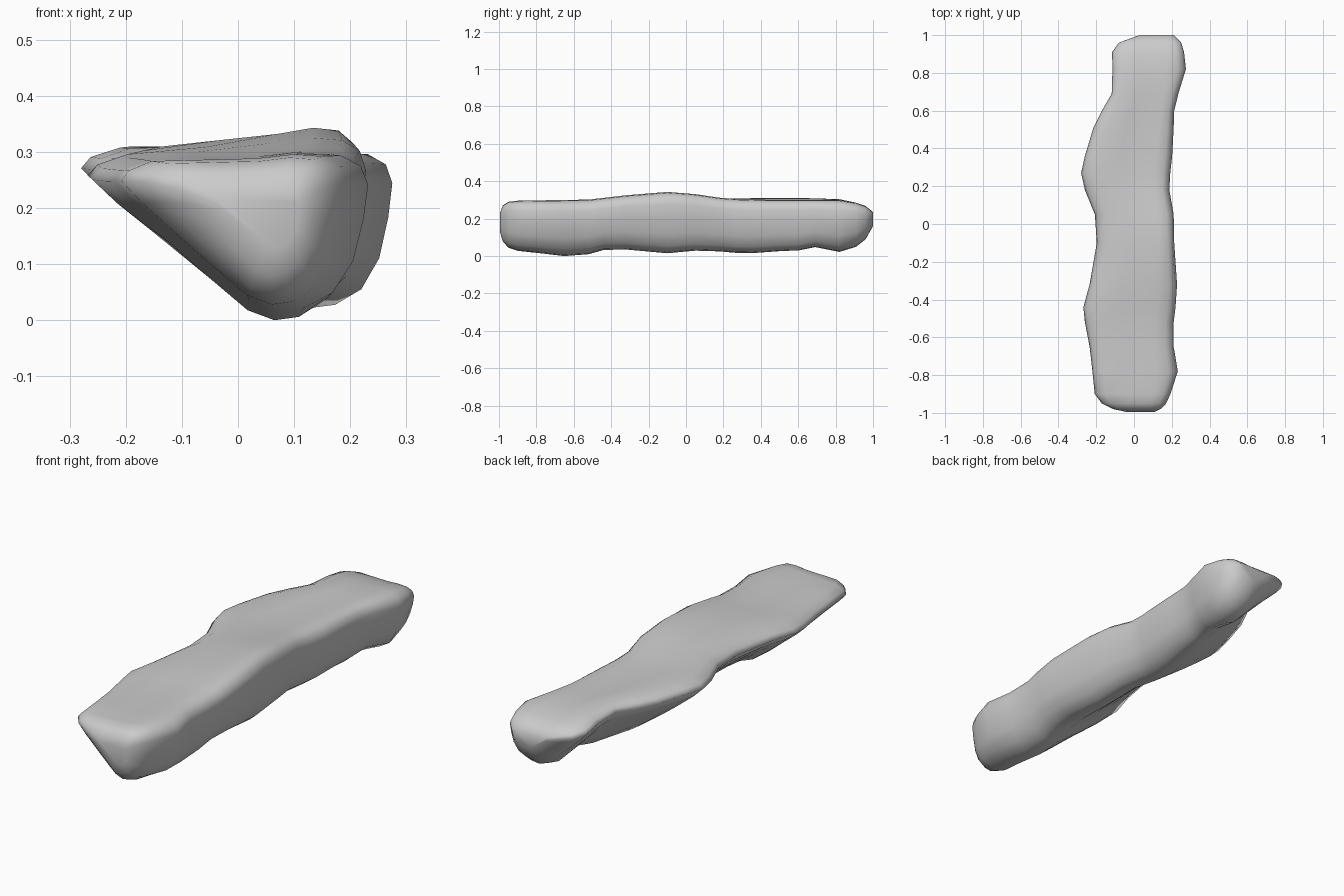
import bpy, bmesh

# stations along the slab: y, left x, right x, bottom z, top-left z, top-right z, keel x
STATIONS = [
    (-0.995, -0.04, 0.11, 0.13, 0.22, 0.23, 0.07),
    (-0.98, -0.11, 0.14, 0.08, 0.26, 0.27, 0.06),
    (-0.95, -0.17, 0.17, 0.045, 0.28, 0.29, 0.06),
    (-0.90, -0.208, 0.193, 0.028, 0.284, 0.296, 0.06),
    (-0.78, -0.22, 0.232, 0.015, 0.286, 0.298, 0.065),
    (-0.65, -0.235, 0.21, 0.0, 0.288, 0.30, 0.065),
    (-0.52, -0.26, 0.21, 0.01, 0.29, 0.302, 0.07),
    (-0.44, -0.268, 0.22, 0.033, 0.295, 0.311, 0.08),
    (-0.32, -0.235, 0.228, 0.035, 0.30, 0.325, 0.09),
    (-0.10, -0.197, 0.213, 0.015, 0.305, 0.343, 0.10),
    (0.05, -0.207, 0.21, 0.029, 0.306, 0.331, 0.09),
    (0.18, -0.26, 0.187, 0.025, 0.308, 0.312, 0.07),
    (0.27, -0.28, 0.192, 0.017, 0.312, 0.305, 0.07),
    (0.36, -0.26, 0.202, 0.016, 0.315, 0.302, 0.08),
    (0.51, -0.215, 0.21, 0.027, 0.316, 0.30, 0.10),
    (0.60, -0.17, 0.213, 0.03, 0.316, 0.30, 0.115),
    (0.69, -0.118, 0.235, 0.048, 0.314, 0.30, 0.125),
    (0.82, -0.114, 0.275, 0.022, 0.308, 0.30, 0.13),
    (0.91, -0.116, 0.265, 0.05, 0.288, 0.285, 0.13),
    (0.96, -0.08, 0.25, 0.09, 0.27, 0.268, 0.13),
    (1.00, 0.03, 0.212, 0.16, 0.235, 0.235, 0.13),
]

# section: s (-1 left tip, 0 keel, 1 right side), v (0 bottom, 1 top)
SECTION = [
    (-1.0, 0.86), (-0.95, 0.93), (-0.80, 0.99), (-0.45, 0.985), (-0.1, 0.98),
    (0.3, 1.0), (0.7, 0.985), (0.92, 0.92), (1.0, 0.80), (0.95, 0.58),
    (0.84, 0.32), (0.62, 0.12), (0.3, 0.02), (0.0, 0.0), (-0.16, 0.06),
    (-0.38, 0.25), (-0.62, 0.47), (-0.86, 0.70),
]


def ring_points(station):
    y, xl, xr, zb, ztl, ztr, kx = station
    for s, v in SECTION:
        x = kx + (s * (xr - kx) if s > 0 else s * (kx - xl))
        t = max(0, min(1, (x - xl) / (xr - xl) * 1.35))
        yield (x, y, zb + v * (ztl + (ztr - ztl) * t - zb))


# loft the rings and cap the ends
bm = bmesh.new()
rings = [[bm.verts.new(p) for p in ring_points(st)] for st in STATIONS]
n = len(SECTION)
for a, b in zip(rings, rings[1:]):
    for i in range(n):
        j = (i + 1) % n
        bm.faces.new((a[i], a[j], b[j], b[i]))
bm.faces.new(rings[0])
bm.faces.new(rings[-1])
bmesh.ops.recalc_face_normals(bm, faces=bm.faces)
for f in bm.faces:
    f.smooth = True

mesh = bpy.data.meshes.new("rock_slab")
bm.to_mesh(mesh)
bm.free()
slab = bpy.data.objects.new("rock_slab", mesh)
bpy.context.collection.objects.link(slab)
